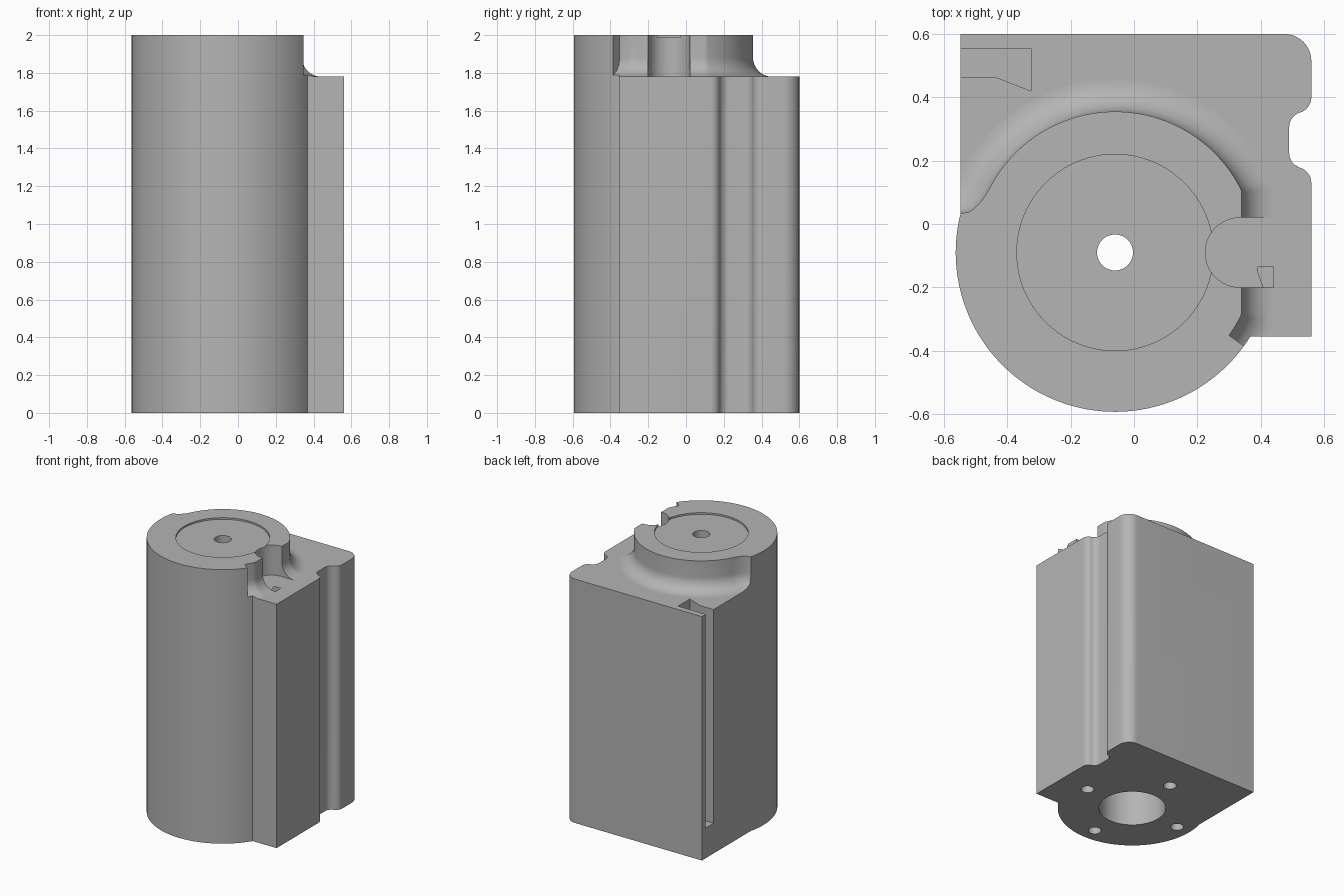
import bpy, bmesh
from math import sin, cos, radians, sqrt, pi

if "Cube" in bpy.data.objects:
    bpy.data.objects.remove(bpy.data.objects["Cube"])

CX, CY, R = -0.06, -0.09, 0.503       # barrel axis and radius
STEP, TOP, FILLET = 1.78, 2.0, 0.10   # block height, barrel height, fillet

grey = bpy.data.materials.new("plain grey")
grey.use_nodes = True
grey.diffuse_color = (0.46, 0.46, 0.46, 1)
grey.node_tree.nodes["Principled BSDF"].inputs["Base Color"].default_value = (0.46, 0.46, 0.46, 1)


def arc(x, y, r, a0, a1, n=12):
    return [(x + r * cos(radians(a0 + (a1 - a0) * i / n)),
             y + r * sin(radians(a0 + (a1 - a0) * i / n))) for i in range(n + 1)]


def loft(name, loops):
    """Closed solid through equal-length loops of 3D points."""
    bm = bmesh.new()
    rings = [[bm.verts.new(p) for p in loop] for loop in loops]
    n = len(rings[0])
    for a, b in zip(rings, rings[1:]):
        for i in range(n):
            j = (i + 1) % n
            bm.faces.new((a[i], a[j], b[j], b[i]))
    bm.faces.new(rings[0][::-1])
    bm.faces.new(rings[-1])
    bmesh.ops.triangulate(bm, faces=bm.faces[:])
    if bm.calc_volume(signed=True) < 0:
        bmesh.ops.reverse_faces(bm, faces=bm.faces[:])
    mesh = bpy.data.meshes.new(name)
    bm.to_mesh(mesh)
    bm.free()
    mesh.materials.append(grey)
    obj = bpy.data.objects.new(name, mesh)
    bpy.context.collection.objects.link(obj)
    return obj


def prism(name, outline, z0, z1):
    return loft(name, [[(x, y, z) for x, y in outline] for z in (z0, z1)])


def disc(name, x, y, r, z0, z1, n=64):
    return prism(name, arc(x, y, r, 0, 360 - 360 / n, n - 1), z0, z1)


def carve(target, cutter):
    """Subtract the cutter, trying the second solver if the first returns nothing."""
    mod = target.modifiers.new(cutter.name, "BOOLEAN")
    mod.operation, mod.object = "DIFFERENCE", cutter
    for solver in ("EXACT", "MANIFOLD"):
        mod.solver = solver
        bpy.context.view_layer.update()
        graph = bpy.context.evaluated_depsgraph_get()
        result = bpy.data.meshes.new_from_object(target.evaluated_get(graph))
        if len(result.polygons):
            target.data = result
            break
    target.modifiers.remove(mod)
    bpy.data.objects.remove(cutter)


# Body outline: round barrel merged with a square block, grooved on its left side
outline = arc(CX, CY, R, -31.8, -194, 90)
outline += [(-0.548, 0.6)]
outline += arc(0.475, 0.515, 0.085, 90, 0)
outline += arc(0.51, 0.40, 0.05, 0, -80, 8)
outline += arc(0.54, 0.305, 0.05, 100, 180, 8)
outline += arc(0.54, 0.225, 0.05, 180, 260, 8)
outline += arc(0.51, 0.13, 0.05, 80, 0, 8)
outline += [(0.56, -0.355)]
body = prism("housing_body", outline, 0, TOP)

# Step cutter that lowers the block and leaves a filleted boss
RIGHT, RAMP, LEFT = -36, 152.5, 166
angles = [RIGHT + (LEFT - RIGHT) * i / 130 for i in range(131)]


def reach(a, d):
    """Boss radius at angle a, widened by the fillet offset d."""
    r = 0.445 + d
    if a < 80:
        r = min(r, (0.40 + d) / cos(radians(a)))
    if a > RAMP:
        t = min(1, (a - RAMP) / (LEFT - RAMP))
        r += 0.062 * (1 - sqrt(1 - t * t))
    return r


def ring(z, d):
    inner = [(CX + reach(a, d) * cos(radians(a)), CY + reach(a, d) * sin(radians(a)))
             for a in angles]
    return [(x, y, z) for x, y in inner + arc(CX, CY, 1.5, LEFT, RIGHT)]


rings = []
for i in range(11):
    t = pi / 2 * i / 10
    rings.append(ring(STEP + FILLET * (1 - cos(t)), FILLET * (1 - sin(t))))
rings.append(ring(TOP + 0.2, 0))
carve(body, loft("step_cutter", rings))

# Round-ended channel in the boss
channel = arc(0.335, CY, 0.11, 90, 270, 24) + [(0.6, CY - 0.11), (0.6, CY + 0.11)]
carve(body, prism("channel", channel, STEP, TOP + 0.1))

# Sensor slots, open at the block top
front_slot = [(0.425, -0.5), (0.425, -0.245), (0.385, -0.135), (0.515, -0.135), (0.515, -0.5)]
side_slot = [(-0.7, 0.465), (-0.44, 0.465), (-0.325, 0.42), (-0.325, 0.555), (-0.7, 0.555)]
for name, shape in (("front_slot", front_slot), ("side_slot", side_slot)):
    carve(body, prism(name, shape, 0.22, TOP + 0.1))

# Top recess, through hole and lower bore
carve(body, disc("top_recess", CX, CY, 0.31, TOP - 0.012, TOP + 0.1, 96))
carve(body, disc("through_hole", CX, CY, 0.057, -0.1, TOP + 0.1, 40))
carve(body, disc("lower_bore", CX, CY, 0.225, -0.1, 1.6))

# Four screw holes in the base
for dx, dy in ((1, 0), (0, 1), (-1, 0), (0, -1)):
    carve(body, disc("screw_hole", CX + 0.395 * dx, CY + 0.395 * dy, 0.044, -0.1, 0.3, 24))

bpy.ops.object.select_all(action="DESELECT")
body.select_set(True)
bpy.context.view_layer.objects.active = body
bpy.ops.object.shade_smooth_by_angle(angle=radians(30))
